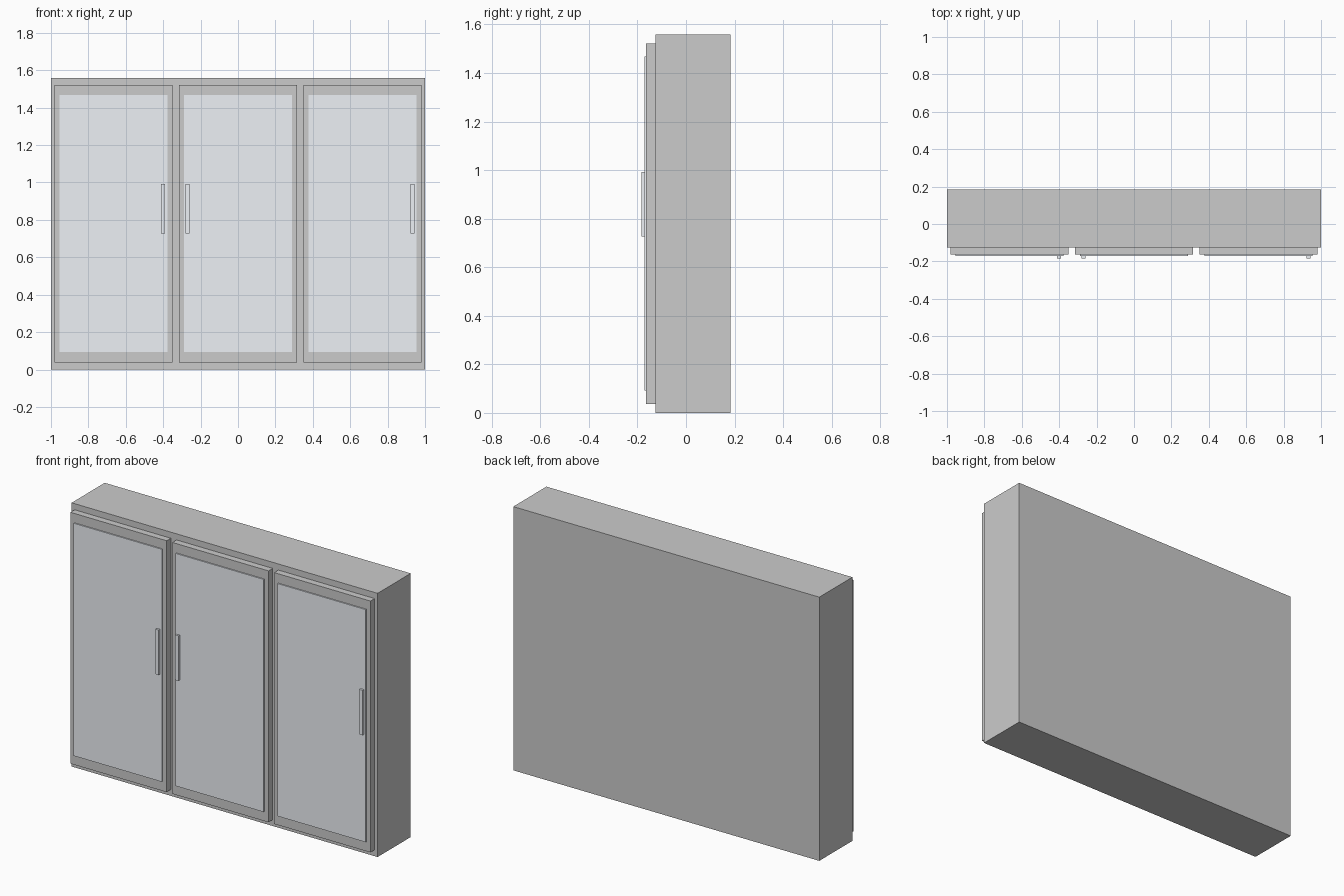
import bpy
import bmesh
from mathutils import Vector

if "Cube" in bpy.data.objects:
    bpy.data.objects.remove(bpy.data.objects["Cube"])


def material(name, colour):
    mat = bpy.data.materials.new(name)
    mat.diffuse_color = colour
    mat.use_nodes = True
    mat.node_tree.nodes["Principled BSDF"].inputs["Base Color"].default_value = mat.diffuse_color
    return mat


def box(name, x, y, z, mat=None):
    """Axis-aligned box from (min, max) ranges."""
    lo, hi = Vector((x[0], y[0], z[0])), Vector((x[1], y[1], z[1]))
    bm = bmesh.new()
    bmesh.ops.create_cube(bm, size=1)
    bmesh.ops.scale(bm, vec=hi - lo, verts=bm.verts)
    mesh = bpy.data.meshes.new(name)
    bm.to_mesh(mesh)
    bm.free()
    obj = bpy.data.objects.new(name, mesh)
    obj.location = (lo + hi) / 2
    bpy.context.collection.objects.link(obj)
    if mat:
        mesh.materials.append(mat)
    return obj


pale = material("pale_panel", (0.85, 0.88, 0.92, 1))

BACK, BODY, DOOR, PANEL, GRIP = 0.184, -0.125, -0.164, -0.171, -0.184
DOOR_W, PANEL_W, GRIP_W = 0.629, 0.576, 0.021

# Wardrobe carcass
box("cabinet_body", (-1, 1), (BODY, BACK), (0, 1.558))

# Three doors, each with a raised panel and a vertical handle
doors = [("left", -0.666, -0.40), ("middle", 0, -0.271), ("right", 0.666, 0.932)]
for side, cx, hx in doors:
    box(f"{side}_door", (cx - DOOR_W / 2, cx + DOOR_W / 2),
        (DOOR, BODY), (0.037, 1.522))
    box(f"{side}_door_panel", (cx - PANEL_W / 2, cx + PANEL_W / 2),
        (PANEL, DOOR), (0.093, 1.467), pale)
    box(f"{side}_handle", (hx - GRIP_W / 2, hx + GRIP_W / 2),
        (GRIP, PANEL), (0.726, 0.992), pale)
